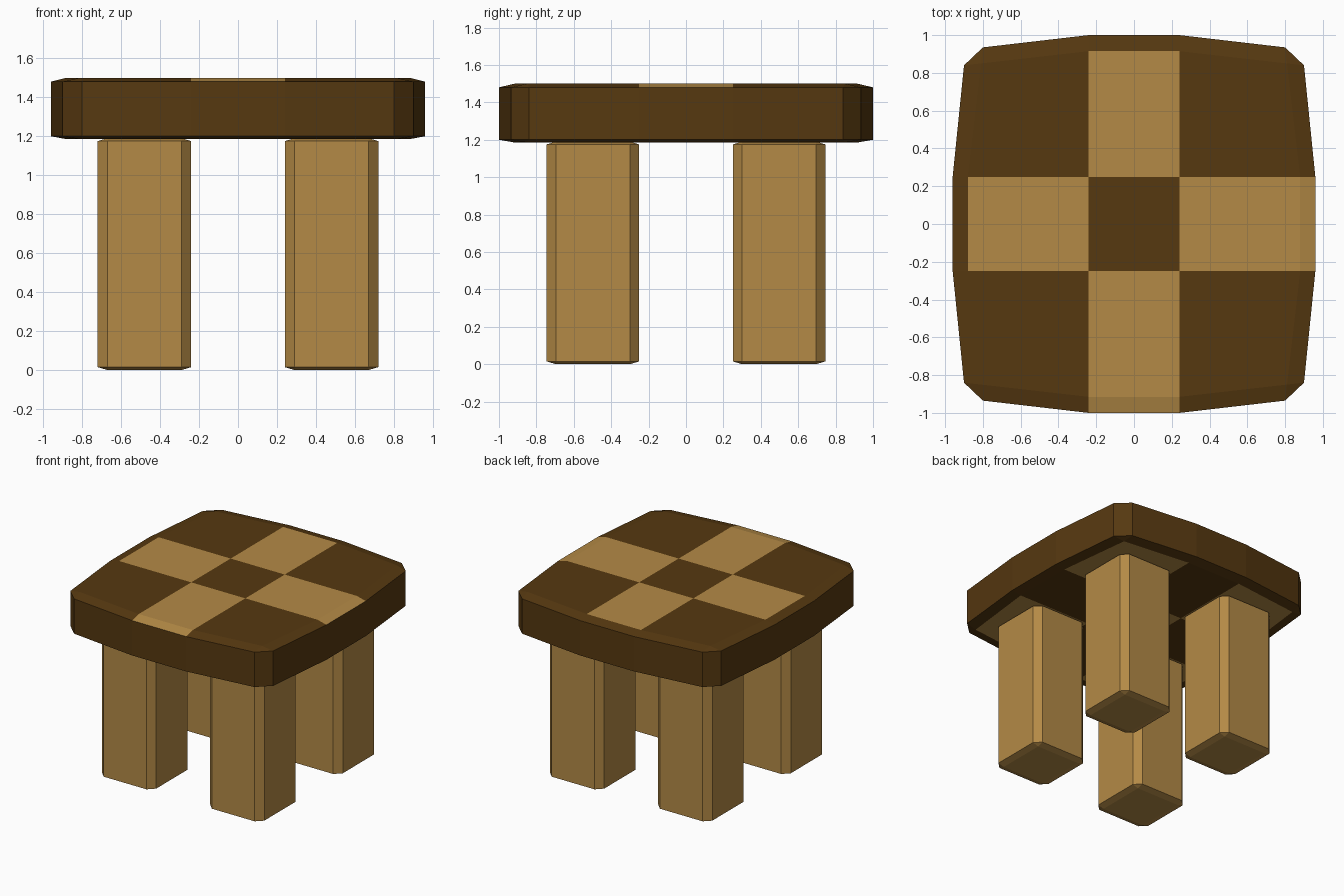
import bpy, bmesh

if "Cube" in bpy.data.objects:
    bpy.data.objects.remove(bpy.data.objects["Cube"])


def material(name, rgb):
    m = bpy.data.materials.new(name)
    m.diffuse_color = (*rgb, 1)
    m.use_nodes = True
    m.node_tree.nodes["Principled BSDF"].inputs["Base Color"].default_value = m.diffuse_color
    return m


DARK = material("dark_wood", (0.093, 0.040, 0.0052))
LIGHT = material("light_wood", (0.456, 0.254, 0.061))


def finish(bm, name, mats):
    bmesh.ops.recalc_face_normals(bm, faces=bm.faces)
    me = bpy.data.meshes.new(name)
    bm.to_mesh(me)
    bm.free()
    for m in mats:
        me.materials.append(m)
    ob = bpy.data.objects.new(name, me)
    bpy.context.collection.objects.link(ob)
    return ob


def chamfered_box(name, centre, half, cut, mat):
    """Box whose edges are cut flat by a different amount on each axis."""
    bm = bmesh.new()
    signs = [(a, b, c) for a in (-1, 1) for b in (-1, 1) for c in (-1, 1)]
    for s in signs:
        for k in range(3):
            bm.verts.new([centre[a] + s[a] * (half[a] - (0 if a == k else cut[a]))
                          for a in range(3)])
    bmesh.ops.convex_hull(bm, input=bm.verts)
    bmesh.ops.dissolve_limit(bm, angle_limit=0.01, verts=bm.verts, edges=bm.edges)
    return finish(bm, name, [mat])


# Tabletop: bowed 3 x 3 checkered slab with chamfered rim
def inner(i, j):
    sx, sy = (-1 if i < 2 else 1), (-1 if j < 2 else 1)
    ex, ey = i in (0, 3), j in (0, 3)
    if ex and ey:
        return sx * 0.81, sy * 0.85
    return sx * (0.88 if ex else 0.24), sy * (0.915 if ey else 0.25)


# Outline in counter-clockwise order, with the inner grid point beside each one
quarter = [((0.96, 0.25), (3, 2)), ((0.90, 0.84), (3, 3)),
           ((0.80, 0.935), (3, 3)), ((0.24, 1.0), (2, 3))]


def flip(entries, fx, fy):
    return [((x * (-1 if fx else 1), y * (-1 if fy else 1)),
             (3 - i if fx else i, 3 - j if fy else j)) for (x, y), (i, j) in entries]


outline = (quarter + flip(quarter, 1, 0)[::-1]
           + flip(quarter, 1, 1) + flip(quarter, 0, 1)[::-1])
n = len(outline)

bm = bmesh.new()
rims = []
for z_flat, z_rim, is_top in ((1.5, 1.48, True), (1.185, 1.2, False)):
    grid = {(i, j): bm.verts.new((*inner(i, j), z_flat))
            for i in range(4) for j in range(4)}
    rim = [bm.verts.new((*p, z_rim)) for p, _ in outline]
    rims.append(rim)
    # Checkered cells, reversed underneath
    for i in range(3):
        for j in range(3):
            f = bm.faces.new((grid[i, j], grid[i + 1, j],
                              grid[i + 1, j + 1], grid[i, j + 1]))
            f.material_index = (i + j) % 2 if is_top else (i + j + 1) % 2
    # Chamfer between cells and rim
    for k in range(n):
        m = (k + 1) % n
        a, b = outline[k][1], outline[m][1]
        ring = [rim[k], rim[m], grid[b]]
        if a != b:
            ring.append(grid[a])
        f = bm.faces.new(ring)
        # The light stripes run over the rim at the front and the right
        c = f.calc_center_median()
        front = abs(c.x) < 0.1 and c.y < 0
        right = abs(c.y) < 0.1 and c.x > 0
        f.material_index = int(is_top and (front or right))
for k in range(n):
    m = (k + 1) % n
    bm.faces.new((rims[0][k], rims[0][m], rims[1][m], rims[1][k]))
finish(bm, "tabletop", [DARK, LIGHT])

# Four square legs
for sx, side in ((-1, "left"), (1, "right")):
    for sy, end in ((-1, "front"), (1, "back")):
        chamfered_box(f"leg_{end}_{side}", (sx * 0.48, sy * 0.4975, 0.595),
                      (0.24, 0.2475, 0.595), (0.05, 0.05, 0.015), LIGHT)
